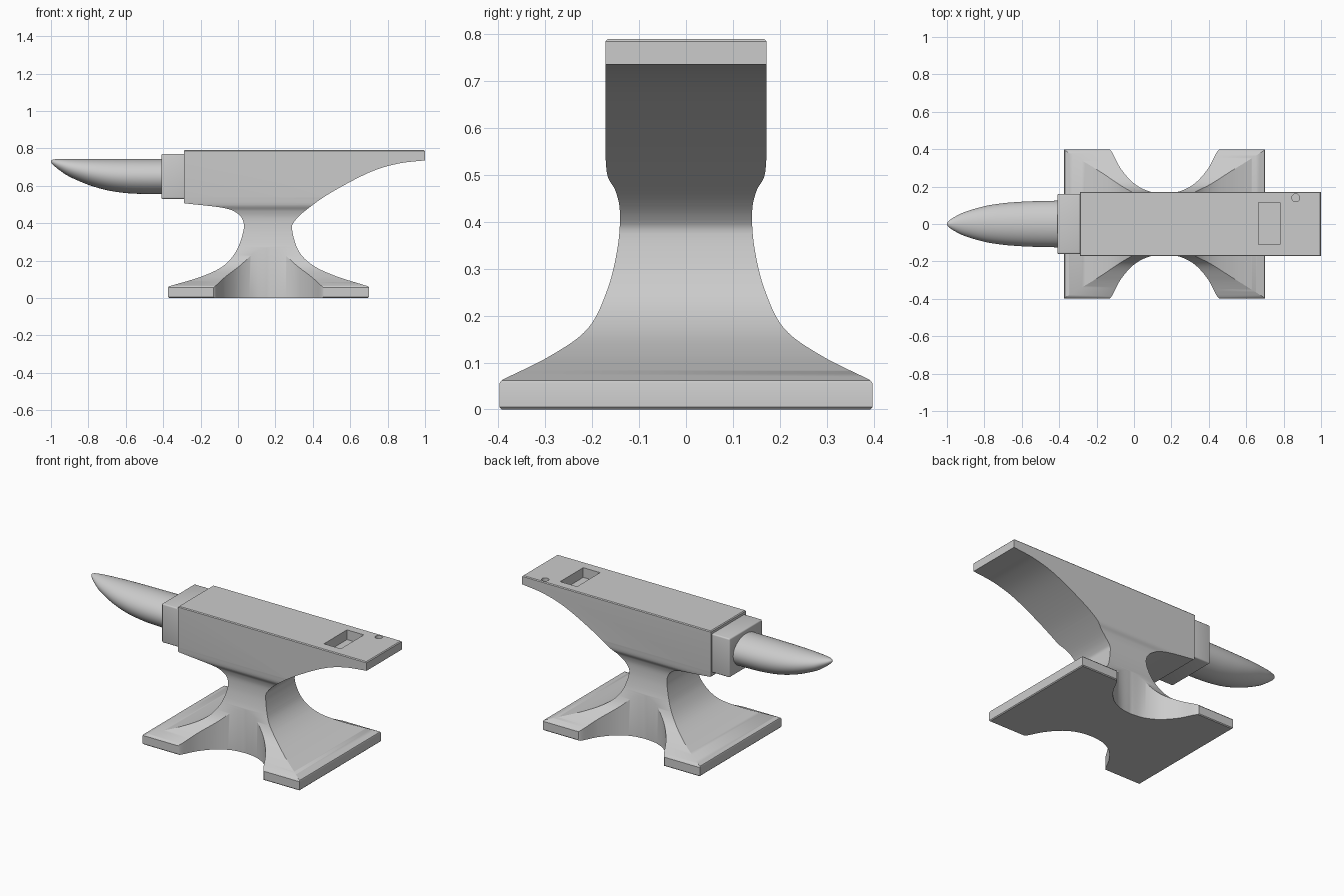
import bpy, bmesh, math
from mathutils import Vector

if "Cube" in bpy.data.objects:
    bpy.data.objects.remove(bpy.data.objects["Cube"])


def spline(pts, n=8):
    """Smooth Catmull-Rom curve through 2D points."""
    p = [Vector(q) for q in pts]
    p = [2 * p[0] - p[1]] + p + [2 * p[-1] - p[-2]]
    out = []
    for i in range(1, len(p) - 2):
        a, b, c, d = p[i - 1:i + 3]
        for k in range(n):
            t = k / n
            out.append(0.5 * (2 * b + (c - a) * t + (2 * a - 5 * b + 4 * c - d) * t ** 2
                              + (3 * b - a - 3 * c + d) * t ** 3))
    return [tuple(v) for v in out] + [tuple(pts[-1])]


def finish(bm, name):
    bmesh.ops.recalc_face_normals(bm, faces=bm.faces)
    me = bpy.data.meshes.new(name)
    bm.to_mesh(me)
    bm.free()
    ob = bpy.data.objects.new(name, me)
    bpy.context.collection.objects.link(ob)
    return ob


def prism(name, outline, place, lo, hi):
    """Extrude a 2D outline; place(u, v, w) maps it into space."""
    bm = bmesh.new()
    a = [bm.verts.new(place(u, v, lo)) for u, v in outline]
    b = [bm.verts.new(place(u, v, hi)) for u, v in outline]
    bm.faces.new(a)
    bm.faces.new(b)
    for i in range(len(a)):
        j = (i + 1) % len(a)
        bm.faces.new((a[i], a[j], b[j], b[i]))
    return finish(bm, name)


def activate(ob):
    bpy.ops.object.select_all(action='DESELECT')
    ob.select_set(True)
    bpy.context.view_layer.objects.active = ob


def boolean(ob, cutter, op):
    cutter.hide_render = True
    m = ob.modifiers.new("cut", 'BOOLEAN')
    m.operation, m.object, m.solver = op, cutter, 'EXACT'
    activate(ob)
    bpy.ops.object.modifier_apply(modifier=m.name)
    bpy.data.objects.remove(cutter)


def smooth(ob, angle=30):
    activate(ob)
    bpy.ops.object.shade_smooth_by_angle(angle=math.radians(angle))


def box(name, lo, hi, bevel=0):
    bm = bmesh.new()
    bmesh.ops.create_cube(bm, size=1)
    for v in bm.verts:
        v.co = [(l + h) / 2 + c * (h - l) for c, l, h in zip(v.co, lo, hi)]
    if bevel:
        bmesh.ops.bevel(bm, geom=bm.edges[:], offset=bevel, segments=3, profile=0.5, affect='EDGES')
    return finish(bm, name)


# Body: front silhouette
c = 0.005
left = spline([(-0.37, 0.062), (-0.2, 0.113), (-0.08, 0.17), (-0.01, 0.25), (0.027, 0.35),
               (0.028, 0.41), (-0.005, 0.453), (-0.08, 0.482), (-0.285, 0.506)])
right = spline([(1.0, 0.736), (0.85, 0.717), (0.7, 0.67), (0.5, 0.565), (0.37, 0.475),
                (0.302, 0.41), (0.29, 0.36), (0.325, 0.25), (0.4, 0.175), (0.52, 0.118), (0.697, 0.062)])
front = ([(-0.373, c), (-0.373, 0.056)] + left + [(-0.29, 0.511), (-0.29, 0.79 - c), (-0.285, 0.79),
         (1 - c, 0.79), (1.0, 0.79 - c)] + right + [(0.7, 0.056), (0.7, c), (0.7 - c, 0), (-0.373 + c, 0)])
body = prism("anvil_body", front, lambda u, v, w: (u, w, v), -0.6, 0.6)

# Body: side silhouette, mirrored
half = [(0.398 - c, 0), (0.398, c), (0.398, 0.056)] + spline(
    [(0.392, 0.063), (0.29, 0.114), (0.21, 0.172), (0.168, 0.255), (0.146, 0.345), (0.141, 0.42),
     (0.15, 0.465), (0.167, 0.497), (0.172, 0.54)]) + [(0.172, 0.79 - c), (0.172 - c, 0.79)]
half[1:-1] = [p for p in half[1:-1]]
side = half + [(-y, z) for y, z in reversed(half)]
# keep the flat ends just outside the front silhouette
side = [(y, z - 0.0004 if z == 0 else z + 0.0004 if z == 0.79 else z) for y, z in side]
boolean(body, prism("side_cutter", side, lambda u, v, w: (w, u, v), -1.5, 1.5), 'INTERSECT')

# Arched notches between the feet
arc = spline([(-0.145, 0.402), (-0.12, 0.387), (-0.07, 0.295), (0.0, 0.217), (0.08, 0.175), (0.1625, 0.163)])
arc += [(0.325 - x, y) for x, y in reversed(arc[:-1])]
notch = [(-0.145, 0.6)] + arc + [(0.47, 0.6)]
for s in (-1, 1):
    boolean(body, prism("notch_cutter", [(x, s * y) for x, y in notch],
                        lambda u, v, w: (u, v, w), -0.1, 0.36), 'DIFFERENCE')

# Tool holes in the face
boolean(body, box("square_hole_cutter", (0.665, -0.11, 0.73), (0.78, 0.115, 0.9)), 'DIFFERENCE')
circle = [(0.865 + 0.021 * math.cos(t * math.pi / 16), 0.14 + 0.021 * math.sin(t * math.pi / 16))
          for t in range(32)]
boolean(body, prism("round_hole_cutter", circle, lambda u, v, w: (u, v, w), 0.755, 0.9), 'DIFFERENCE')
smooth(body)

# Collar block
smooth(box("horn_collar", (-0.41, -0.16, 0.53), (-0.25, 0.16, 0.77), 0.008), 40)

# Horn: lofted elliptical sections (x against half width, then top and bottom)
rows = [(-0.998, 0.007, 0.736, 0.722), (-0.985, 0.021, 0.741, 0.708), (-0.95, 0.043, 0.743, 0.680),
        (-0.9, 0.066, 0.743, 0.648), (-0.8, 0.095, 0.743, 0.605), (-0.7, 0.111, 0.743, 0.576),
        (-0.6, 0.119, 0.743, 0.561), (-0.5, 0.123, 0.743, 0.556), (-0.38, 0.125, 0.743, 0.555)]
wide, top, low = (spline([(r[0], r[k]) for r in rows], 4) for k in (1, 2, 3))
bm = bmesh.new()
N, rings = 48, []
for (x, w), (_, t), (_, b) in zip(wide, top, low):
    rings.append([bm.verts.new((x, w * math.cos(2 * math.pi * i / N),
                                (t + b) / 2 + (t - b) / 2 * math.sin(2 * math.pi * i / N))) for i in range(N)])
for r, q in zip(rings, rings[1:]):
    for i in range(N):
        bm.faces.new((r[i], r[(i + 1) % N], q[(i + 1) % N], q[i]))
tip = bm.verts.new((-1.0, 0, 0.729))
for i in range(N):
    bm.faces.new((tip, rings[0][(i + 1) % N], rings[0][i]))
bm.faces.new(rings[-1])
smooth(finish(bm, "horn"), 60)
